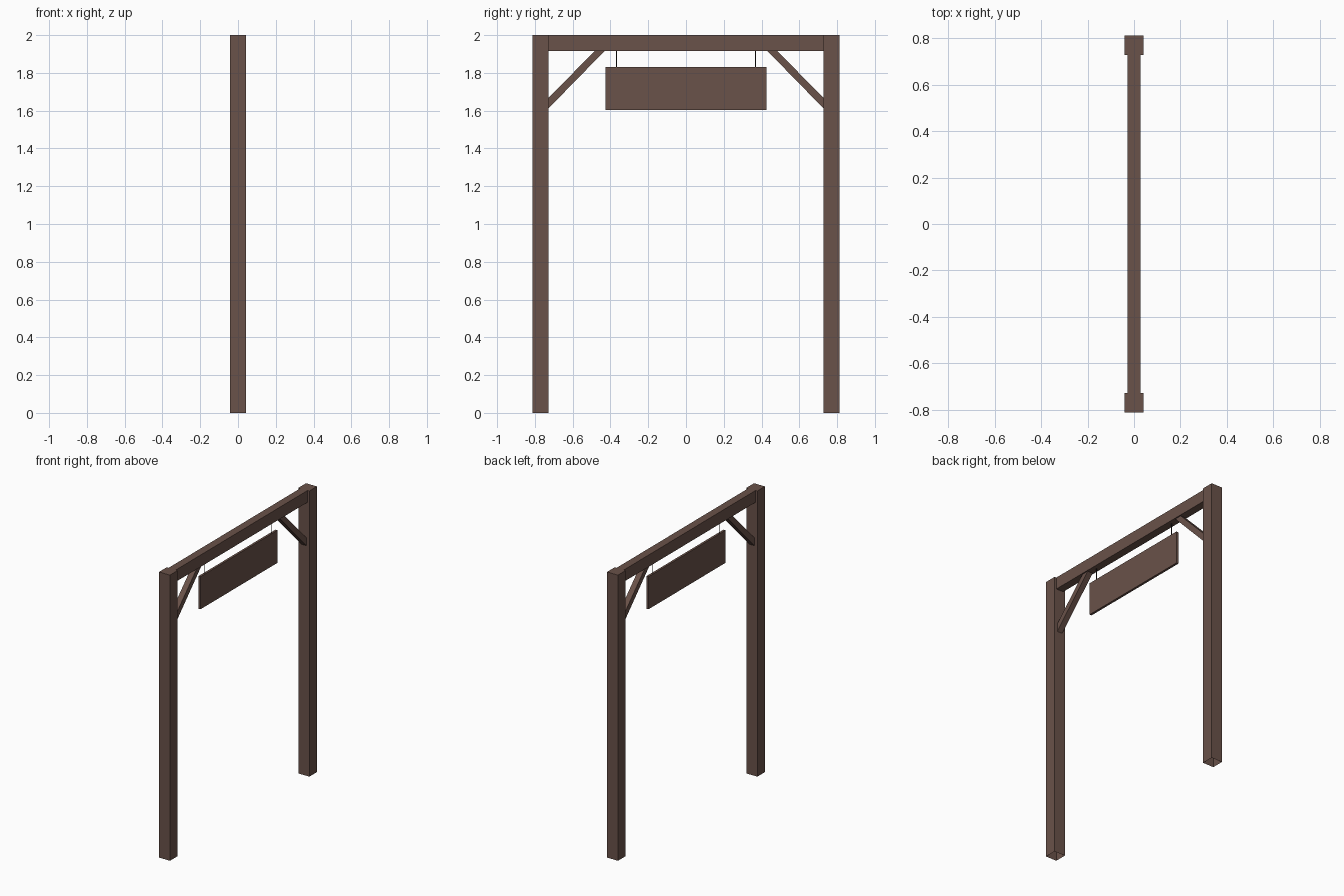
import bpy
import bmesh

cube = bpy.data.objects.get("Cube")
if cube:
    bpy.data.objects.remove(cube, do_unlink=True)


def make_material(name, color):
    mat = bpy.data.materials.new(name)
    mat.use_nodes = True
    mat.diffuse_color = color
    mat.node_tree.nodes["Principled BSDF"].inputs["Base Color"].default_value = color
    return mat


wood = make_material("brown wood", (0.144, 0.084, 0.067, 1))
iron = make_material("dark iron", (0.02, 0.017, 0.015, 1))


def prism(name, outline, half_width, mat, open_bottom=False):
    """Extrude a (y, z) outline across x, centred on x = 0."""
    bm = bmesh.new()
    face = bm.faces.new([bm.verts.new((-half_width, y, z)) for y, z in outline])
    ext = bmesh.ops.extrude_face_region(bm, geom=[face], use_keep_orig=True)
    moved = [v for v in ext["geom"] if isinstance(v, bmesh.types.BMVert)]
    bmesh.ops.translate(bm, verts=moved, vec=(2 * half_width, 0, 0))
    bmesh.ops.recalc_face_normals(bm, faces=bm.faces)
    if open_bottom:
        bottom = [f for f in bm.faces if f.normal.z < -0.9]
        bmesh.ops.delete(bm, geom=bottom, context="FACES")
    mesh = bpy.data.meshes.new(name)
    bm.to_mesh(mesh)
    bm.free()
    mesh.materials.append(mat)
    obj = bpy.data.objects.new(name, mesh)
    bpy.context.collection.objects.link(obj)
    return obj


def box(name, y0, y1, z0, z1, half_width, mat, open_bottom=False):
    return prism(name, [(y0, z0), (y1, z0), (y1, z1), (y0, z1)],
                 half_width, mat, open_bottom)


POST_IN, POST_OUT = 0.729, 0.813
TOP, BEAM_LOW = 2.0, 1.917
SIGN_LOW, SIGN_TOP = 1.604, 1.832

# Crossbeam and hanging board
box("crossbeam", -POST_IN, POST_IN, BEAM_LOW, TOP, 0.028, wood)
box("hanging_board", -0.426, 0.426, SIGN_LOW, SIGN_TOP, 0.008, wood)

# Posts, diagonal braces and hangers at both ends
for side, label in ((-1, "front"), (1, "back")):
    box(label + "_post", side * POST_IN, side * POST_OUT, 0, TOP, 0.042, wood, True)
    brace = [(POST_IN, 1.611), (POST_IN, 1.667), (0.482, BEAM_LOW), (0.43, BEAM_LOW)]
    prism(label + "_brace", [(side * y, z) for y, z in brace], 0.02, wood)
    y = side * 0.368
    box(label + "_hanger", y - 0.002, y + 0.002, SIGN_TOP, BEAM_LOW, 0.002, iron)
